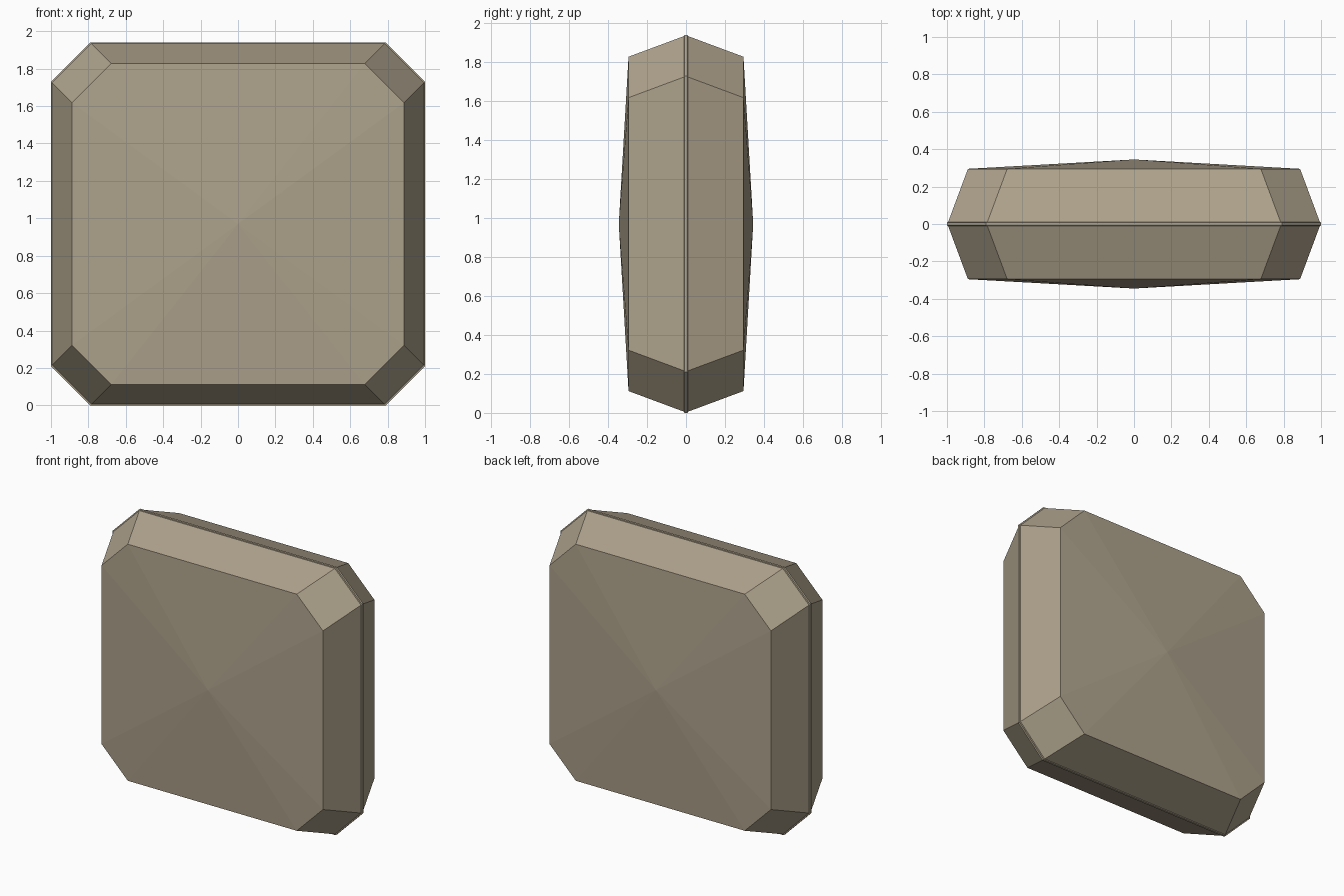
import bpy, bmesh

if "Cube" in bpy.data.objects:
    bpy.data.objects.remove(bpy.data.objects["Cube"])

stone = bpy.data.materials.new("warm stone")
stone.diffuse_color = (0.42, 0.36, 0.26, 1)
stone.use_nodes = True
stone.node_tree.nodes["Principled BSDF"].inputs["Base Color"].default_value = stone.diffuse_color
CZ = 0.97


def octagon(inset, y):
    # rectangle with 45 degree cut corners, moved inwards by inset
    w, h, cx, cz = 1 - inset, CZ - inset, 0.79 - inset, 0.76 - inset
    return [(x, y, CZ + z) for x, z in
            [(w, -cz), (w, cz), (cx, h), (-cx, h), (-w, cz), (-w, -cz), (-cx, -h), (cx, -h)]]


def loft(name, rings, apex):
    bm = bmesh.new()
    loops = [[bm.verts.new(p) for p in octagon(*r)] for r in rings]
    for a, b in zip(loops, loops[1:]):
        for i in range(8):
            j = (i + 1) % 8
            bm.faces.new((a[i], a[j], b[j], b[i]))
    # close both ends with shallow pyramids
    for loop, y in ((loops[0], -apex), (loops[-1], apex)):
        tip = bm.verts.new((0, y, CZ))
        for i in range(8):
            bm.faces.new((loop[i], loop[(i + 1) % 8], tip))
    bmesh.ops.recalc_face_normals(bm, faces=bm.faces)
    mesh = bpy.data.meshes.new(name)
    bm.to_mesh(mesh)
    bm.free()
    mesh.materials.append(stone)
    bpy.context.collection.objects.link(bpy.data.objects.new(name, mesh))


# bevelled slab with domed faces and a thin raised seam around the middle
loft("faceted_slab", [(0.112, -0.295), (0.006, -0.01), (0, -0.008),
                      (0, 0.008), (0.006, 0.01), (0.112, 0.295)], 0.345)
